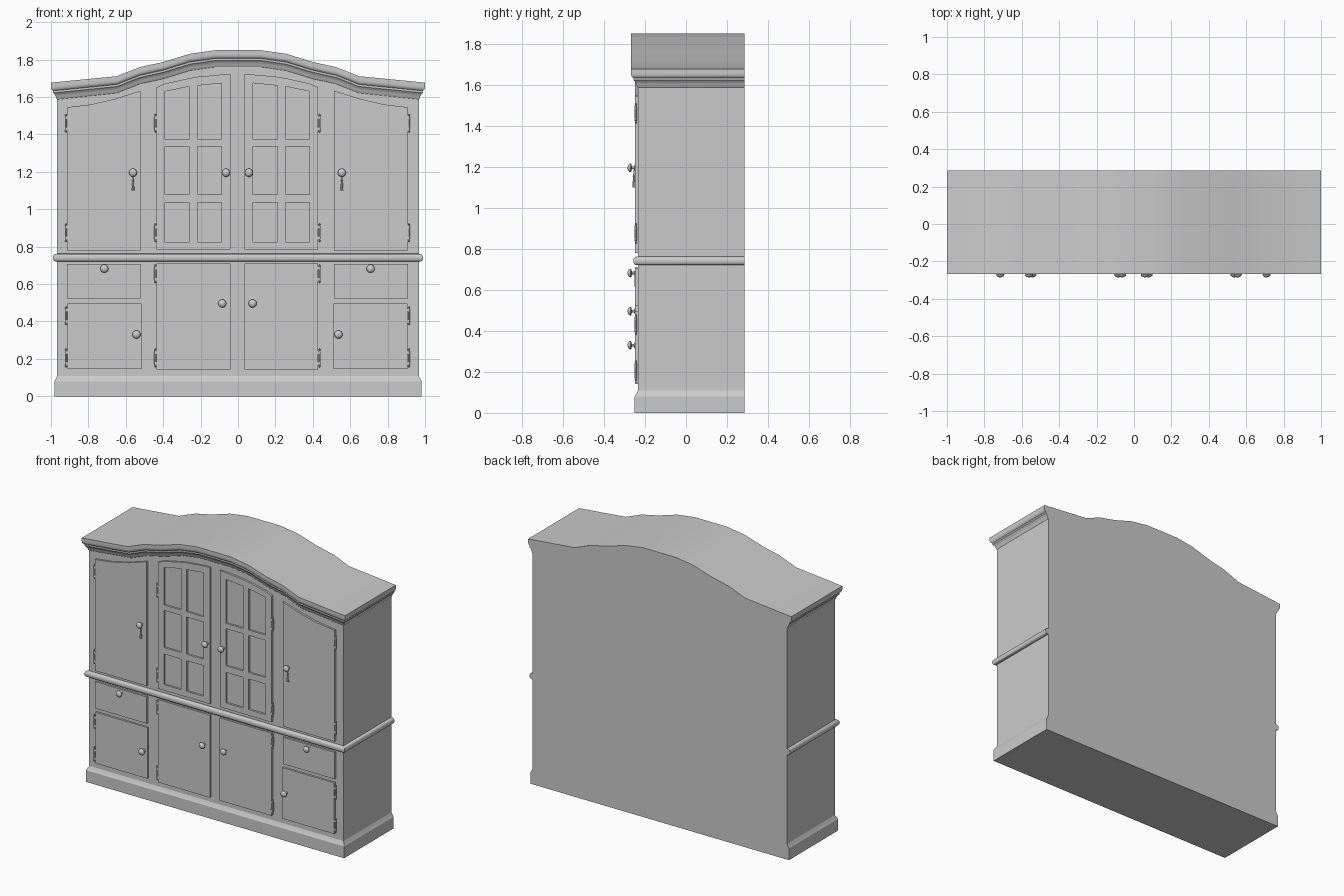
import bpy, bmesh, math

if "Cube" in bpy.data.objects:
    bpy.data.objects.remove(bpy.data.objects["Cube"])

W, FRONT, BACK = 0.967, -0.235, 0.285   # carcass half width and depth range
CX = -0.003                              # centre line of the door layout
DOOR_Y = FRONT - 0.013                   # face of doors and drawers


def finish(name, bm, smooth=None):
    bmesh.ops.recalc_face_normals(bm, faces=bm.faces[:])
    me = bpy.data.meshes.new(name)
    bm.to_mesh(me)
    bm.free()
    ob = bpy.data.objects.new(name, me)
    bpy.context.collection.objects.link(ob)
    if smooth:
        bpy.ops.object.select_all(action='DESELECT')
        ob.select_set(True)
        bpy.context.view_layer.objects.active = ob
        bpy.ops.object.shade_smooth_by_angle(angle=math.radians(smooth))
    return ob


def loft(name, outline, levels, smooth=None):
    """Stack front-to-back rings; level = (outward offset, z offset, curve factor)."""
    bm = bmesh.new()
    n = len(outline)
    rings = []
    for o, dz, k in levels:
        pts = [(x + math.copysign(o, x) * (i in (0, n - 1)), dz + k * z)
               for i, (x, z) in enumerate(outline)]
        ring = [bm.verts.new((x, FRONT - o, z)) for x, z in pts]
        ring += [bm.verts.new((x, BACK, z)) for x, z in reversed(pts)]
        rings.append(ring)
    m = 2 * n
    for a, b in zip(rings, rings[1:]):
        for i in range(m):
            j = (i + 1) % m
            bm.faces.new((a[i], a[j], b[j], b[i]))
    for r in (rings[0], rings[-1]):
        for i in range(n - 1):
            bm.faces.new((r[i], r[i + 1], r[m - 2 - i], r[m - 1 - i]))
    return finish(name, bm, smooth)


def panel(name, side, xs, levels, lights=False):
    """Door or drawer front from a grid; lights leaves the window cells open."""
    bm = bmesh.new()
    rows = []
    for lv in levels:
        zs = lv if isinstance(lv, list) else [lv] * len(xs)
        rows.append([bm.verts.new((CX + side * x, FRONT + 0.003, z)) for x, z in zip(xs, zs)])
    for r in range(len(rows) - 1):
        for c in range(len(xs) - 1):
            if lights and r % 2 and c % 2:
                continue
            bm.faces.new((rows[r][c], rows[r][c + 1], rows[r + 1][c + 1], rows[r + 1][c]))
    res = bmesh.ops.extrude_face_region(bm, geom=bm.faces[:], use_keep_orig=True)
    for v in res['geom']:
        if isinstance(v, bmesh.types.BMVert):
            v.co.y = DOOR_Y
    return finish(name, bm)


def lathe(name, origin, axis, profile, steps):
    """Turned part: profile = (radius, distance along axis)."""
    bm = bmesh.new()
    ox, oy, oz = origin
    rings = []
    for r, d in profile:
        ring = []
        for i in range(steps):
            a = 2 * math.pi * i / steps
            u, v = r * math.cos(a), r * math.sin(a)
            p = (ox + u, oy - d, oz + v) if axis == 'Y' else (ox + u, oy + v, oz + d)
            ring.append(bm.verts.new(p))
        rings.append(ring)
    for a, b in zip(rings, rings[1:]):
        for i in range(steps):
            j = (i + 1) % steps
            bm.faces.new((a[i], a[j], b[j], b[i]))
    bm.faces.new(rings[0])
    bm.faces.new(rings[-1])
    return finish(name, bm, 40)


def box(name, x, y, z, sx, sy, sz):
    bm = bmesh.new()
    bmesh.ops.create_cube(bm, size=1)
    for v in bm.verts:
        v.co = (x + v.co.x * sx, y + v.co.y * sy, z + v.co.z * sz)
    return finish(name, bm)


# Carcass, plinth, waist bead and arched crown, stacked bottom to top
half = [(0.123, 1.85), (0.257, 1.831), (0.40, 1.787), (0.524, 1.76), (0.648, 1.711), (W, 1.677)]
arch = [(-x, z) for x, z in reversed(half)] + half
flat = [(-W, 0), (W, 0)]
loft("plinth", flat, [(0.015, 0, 0), (0.015, 0.08, 0), (0.008, 0.092, 0), (0, 0.108, 0)])
loft("lower_carcass", flat, [(0, 0.108, 0), (0, 0.72, 0)])
bead = [(0.022 * max(0, math.sin(math.pi * i / 8)) ** 0.6, 0.741 - 0.021 * math.cos(math.pi * i / 8), 0)
        for i in range(9)]
loft("waist_bead", flat, bead, 40)
loft("upper_carcass", arch, [(0, 0.762, 0), (0, -0.09, 1)])
loft("crown_moulding", arch,
     [(0, -0.09, 1), (0.004, -0.085, 1), (0.007, -0.074, 1), (0.013, -0.063, 1), (0.021, -0.055, 1),
      (0.021, -0.044, 1), (0.027, -0.04, 1), (0.032, -0.032, 1), (0.033, -0.022, 1),
      (0.033, 0, 1)], 30)

knob = [(0.013, 0), (0.013, 0.003), (0.007, 0.006), (0.006, 0.016), (0.018, 0.018),
        (0.022, 0.023), (0.020, 0.029), (0.013, 0.034), (0.005, 0.037)]
barrel = [(0.002, -0.05), (0.005, -0.045), (0.003, -0.036), (0.006, -0.033),
          (0.006, 0.033), (0.003, 0.036), (0.005, 0.045), (0.002, 0.05)]

for side, tag in ((-1, "left"), (1, "right")):
    # Doors and drawers
    panel(f"upper_side_door_{tag}", side, [0.517, 0.655, 0.785, 0.911],
          [0.78, [1.634, 1.59, 1.56, 1.545]])
    panel(f"glazed_door_{tag}", side, [0.038, 0.084, 0.213, 0.258, 0.386, 0.432],
          [0.785, 0.825, 1.035, 1.08, 1.335, 1.372,
           [1.675, 1.674, 1.661, 1.656, 1.63, 1.62],
           [1.722, 1.72, 1.708, 1.70, 1.672, 1.652]], lights=True)
    panel(f"drawer_{tag}", side, [0.517, 0.911], [0.522, 0.706])
    panel(f"lower_side_door_{tag}", side, [0.513, 0.908], [0.145, 0.496])
    panel(f"lower_middle_door_{tag}", side, [0.037, 0.432], [0.142, 0.71])

    # Knobs
    for part, x, z in (("upper_side", 0.558, 1.195), ("glazed", 0.061, 1.195), ("drawer", 0.712, 0.682),
                       ("lower_middle", 0.081, 0.496), ("lower_side", 0.54, 0.33)):
        lathe(f"{part}_knob_{tag}", (CX + side * x, DOOR_Y, z), 'Y', knob, 14)

    # Key tassel hanging below the upper side knob
    tx = CX + side * 0.558
    box(f"tassel_cord_{tag}", tx, -0.254, 1.172, 0.005, 0.005, 0.03)
    lathe(f"tassel_{tag}", (tx, -0.254, 1.10), 'Z',
          [(0.008, 0), (0.005, 0.04), (0.003, 0.045), (0.006, 0.052), (0.003, 0.062)], 8)

    # Hinges on the outer door edges
    for part, x, zs in (("side", 0.917, (1.46, 0.875, 0.43, 0.205)),
                        ("middle", 0.439, (1.46, 0.875, 0.655, 0.205))):
        for i, z in enumerate(zs):
            hx = CX + side * x
            lathe(f"{part}_hinge_{tag}_{i}", (hx, -0.2445, z), 'Z', barrel, 8)
            for dz in (-0.03, 0.03):
                box(f"{part}_hinge_leaf_{tag}_{i}", hx - side * 0.006, -0.2475, z + dz, 0.018, 0.005, 0.016)
